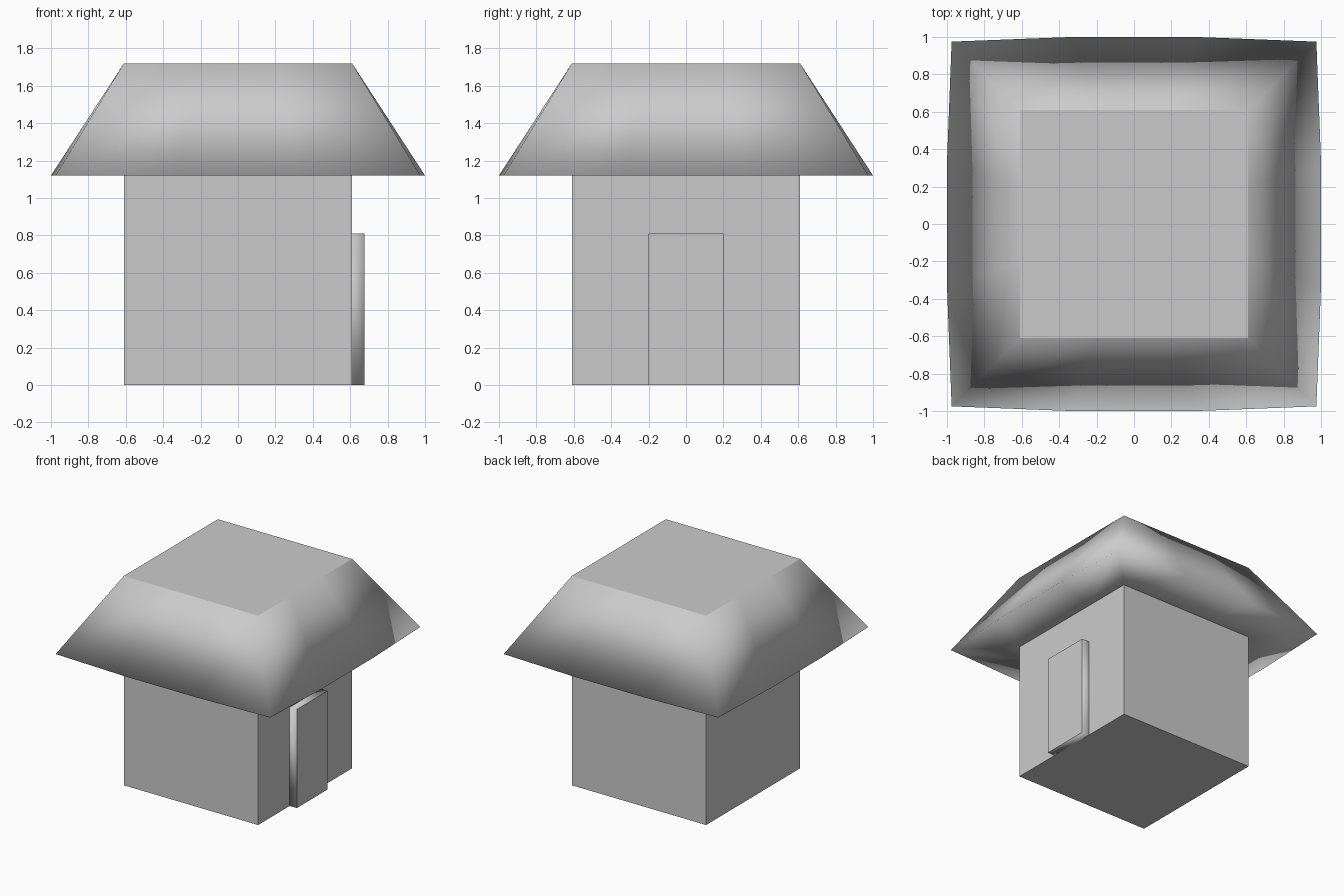
import bpy, bmesh

if "Cube" in bpy.data.objects:
    bpy.data.objects.remove(bpy.data.objects["Cube"])


def ring(bm, corner, third, mid, z):
    """Twelve points round a square: a corner, then two inner points per side."""
    pts = []
    x, y = 1, 0
    side = [(corner, -corner), (mid, -third), (mid, third)]
    for _ in range(4):
        for a, b in side:
            pts.append(bm.verts.new((a * x - b * y, a * y + b * x, z)))
        x, y = -y, x
    return pts


def bridge(bm, low, high):
    n = len(low)
    return [bm.faces.new((low[i], low[(i + 1) % n], high[(i + 1) % n], high[i]))
            for i in range(n)]


def finish(name, bm, soft=()):
    """Soft faces blend towards their neighbours, all others stay flat."""
    for f in soft:
        f.smooth = True
    bm.normal_update()
    normals = [(l.vert.normal if f.smooth else f.normal).copy()
               for f in bm.faces for l in f.loops]
    mesh = bpy.data.meshes.new(name)
    bm.to_mesh(mesh)
    bm.free()
    for p in mesh.polygons:
        p.use_smooth = True
    mesh.normals_split_custom_set(normals)
    obj = bpy.data.objects.new(name, mesh)
    bpy.context.collection.objects.link(obj)
    return obj


WALL, EAVE, TOP = 0.61, 1.12, 1.72

# Square walls with a floor
bm = bmesh.new()
floor = ring(bm, WALL, 0.2, WALL, 0)
bridge(bm, floor, ring(bm, WALL, 0.2, WALL, EAVE))
bm.faces.new(floor[::-1])
finish("walls", bm)

# Flared roof: flat underside, slightly bowed eaves, sloped skirt, flat top
bm = bmesh.new()
inner = ring(bm, WALL, 0.2, WALL, EAVE)
eaves = ring(bm, 0.975, 0.33, 1.0, EAVE)
top = ring(bm, WALL, 0.2, WALL, TOP)
soft = bridge(bm, inner, eaves) + bridge(bm, eaves, top)
bm.faces.new(top)
finish("roof", bm, soft)

# Raised door panel on the right side
bm = bmesh.new()
outline = [(-0.2, 0), (0.2, 0), (0.2, 0.81), (-0.2, 0.81)]
back, front = ([bm.verts.new((x, y, z)) for y, z in outline] for x in (WALL, 0.675))
soft = bridge(bm, back, front)
bm.faces.new(front)
finish("door", bm, soft)
